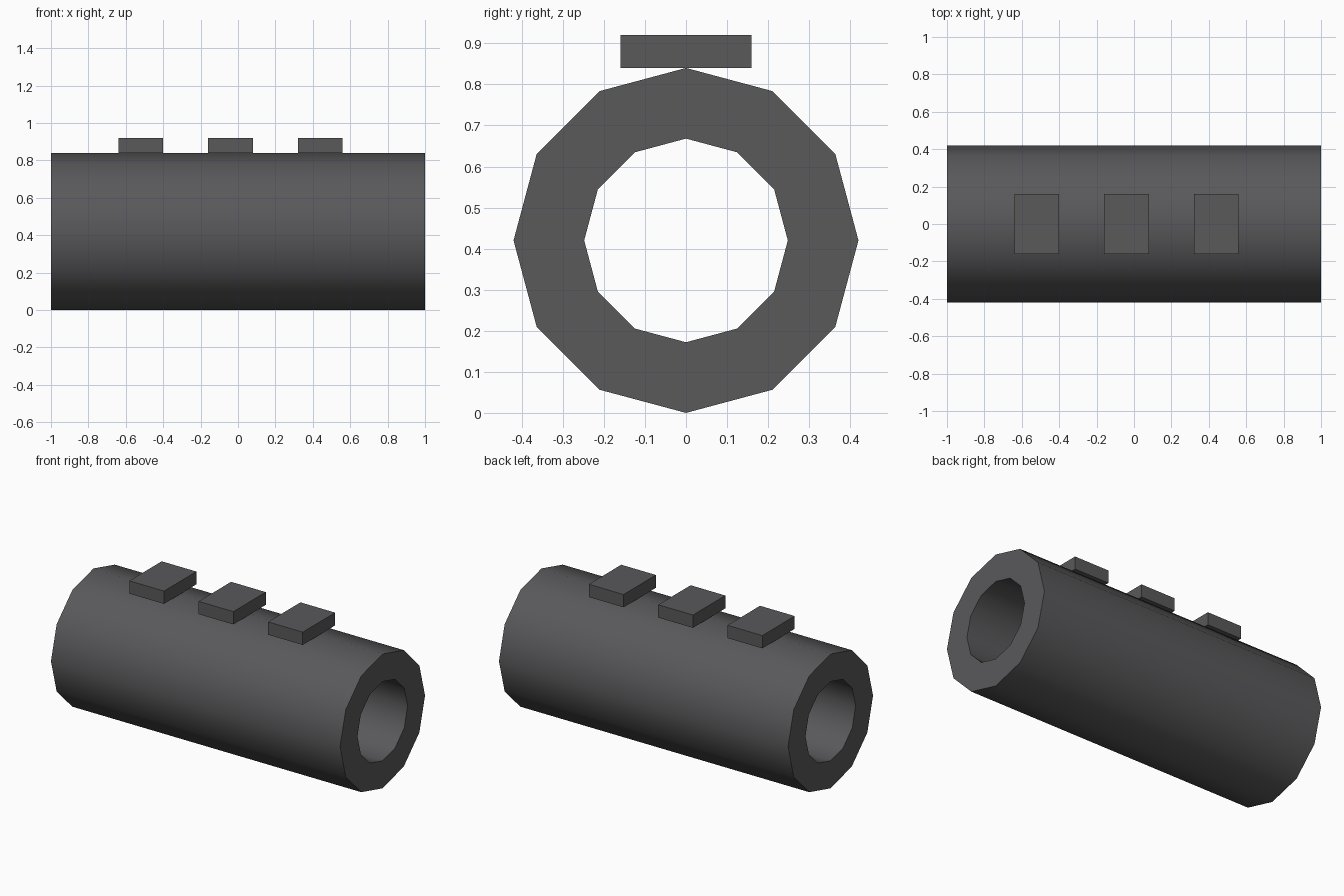
import bpy, bmesh, math

cube = bpy.data.objects.get("Cube")
if cube:
    bpy.data.objects.remove(cube, do_unlink=True)

SIDES = 12
OUTER, INNER = 0.42, 0.248

grey = bpy.data.materials.new("dark grey")
grey.use_nodes = True
COLOUR = (0.1, 0.1, 0.105, 1)
grey.diffuse_color = COLOUR
grey.node_tree.nodes["Principled BSDF"].inputs["Base Color"].default_value = COLOUR


def make_object(name, bm):
    bmesh.ops.recalc_face_normals(bm, faces=bm.faces)
    mesh = bpy.data.meshes.new(name)
    bm.to_mesh(mesh)
    bm.free()
    mesh.materials.append(grey)
    obj = bpy.data.objects.new(name, mesh)
    bpy.context.collection.objects.link(obj)
    return obj


# Thick-walled open tube lying along x, with a corner at the top
bm = bmesh.new()


def ring(x, radius):
    angles = [2 * math.pi * i / SIDES for i in range(SIDES)]
    return [bm.verts.new((x, radius * math.sin(a), OUTER + radius * math.cos(a)))
            for a in angles]


loops = [ring(-1, OUTER), ring(1, OUTER), ring(1, INNER), ring(-1, INNER)]
for k, loop in enumerate(loops):
    following = loops[(k + 1) % len(loops)]
    for i in range(SIDES):
        j = (i + 1) % SIDES
        bm.faces.new((loop[i], loop[j], following[j], following[i]))
tube = make_object("tube", bm)

# Smooth walls, crisp rims
bpy.ops.object.select_all(action="DESELECT")
tube.select_set(True)
bpy.context.view_layer.objects.active = tube
bpy.ops.object.shade_smooth_by_angle(angle=math.radians(40))

# Three flat blocks resting on the ridge of the tube
for name, x in (("right_block", -0.52), ("middle_block", -0.04), ("left_block", 0.44)):
    bm = bmesh.new()
    bmesh.ops.create_cube(bm, size=1)
    bmesh.ops.scale(bm, vec=(0.24, 0.32, 0.08), verts=bm.verts)
    block = make_object(name, bm)
    block.location = (x, 0, 2 * OUTER + 0.04)
